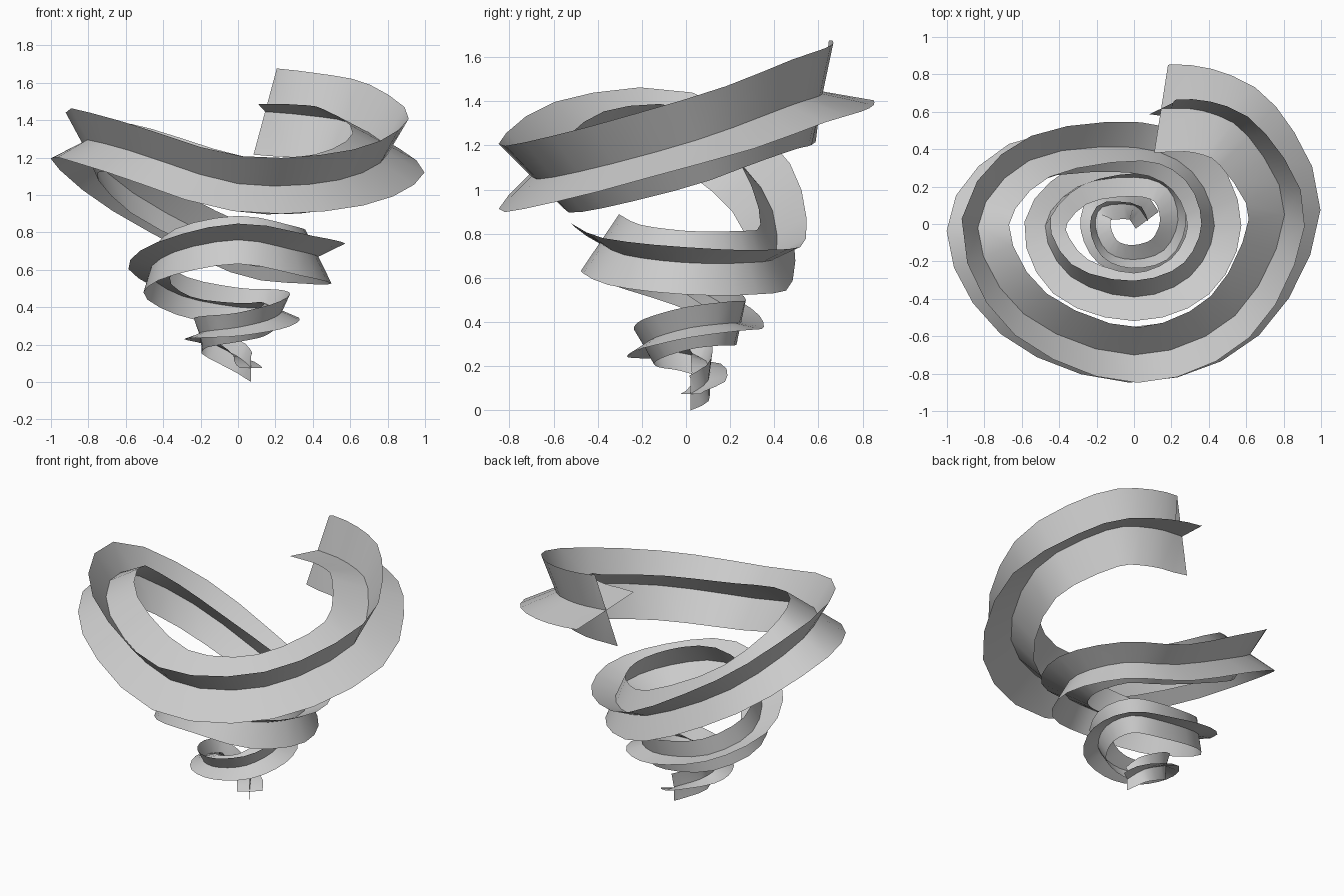
import bpy, math
from mathutils import Vector

if "Cube" in bpy.data.objects:
    bpy.data.objects.remove(bpy.data.objects["Cube"])

# Spiral path: x, y, z, blade length, roll in degrees (negative raises the outer blade)
KNOTS = [
    (0.07, 0.02, 0.075, .075, 0), (0.00, 0.10, 0.135, .08, 4), (-0.17, 0.09, 0.225, .083, 10),
    (-0.205, -0.02, 0.26, .086, 20), (-0.14, -0.15, 0.275, .088, 26), (0.00, -0.19, 0.292, .09, 31),
    (0.16, -0.14, 0.33, .10, 30), (0.235, 0.02, 0.375, .105, 25), (0.18, 0.19, 0.395, .105, 18),
    (0.00, 0.25, 0.40, .105, 12), (-0.30, 0.20, 0.46, .105, -2), (-0.475, -0.01, 0.58, .115, -13),
    (-0.34, -0.28, 0.695, .14, -23), (0.00, -0.39, 0.76, .155, -34), (0.30, -0.28, 0.705, .158, -29),
    (0.43, -0.01, 0.67, .16, -26), (0.31, 0.28, 0.67, .155, -22), (0.00, 0.41, 0.715, .153, -27),
    (-0.56, 0.34, 1.01, .17, -48), (-0.835, -0.02, 1.28, .188, -62), (-0.59, -0.48, 1.24, .20, -54),
    (0.00, -0.70, 1.06, .21, -45), (0.54, -0.49, 1.08, .215, -50), (0.805, 0.05, 1.225, .22, -60),
    (0.61, 0.47, 1.38, .23, -70), (0.37, 0.605, 1.425, .236, -76), (0.145, 0.617, 1.445, .24, -80),
]
STEPS = 3


def catmull(a, b, c, d, t):
    return [0.5 * (2*q + (r-p)*t + (2*p-5*q+4*r-s)*t*t + (3*q-p-3*r+s)*t**3)
            for p, q, r, s in zip(a, b, c, d)]


# Sample the path smoothly
n = len(KNOTS)
path = []
for i in range(n - 1):
    for k in range(STEPS):
        path.append(catmull(KNOTS[max(i-1, 0)], KNOTS[i], KNOTS[i+1],
                            KNOTS[min(i+2, n-1)], k / STEPS))
path.append(list(KNOTS[-1]))
centres = [Vector(p[:3]) for p in path]

# Outward and upward blade offsets at every sample
last = len(path) - 1
ENDS = {0: Vector((-0.59, 0.8, 0)), last: Vector((-0.225, 0.045, 0.055))}
offsets = []
for i, p in enumerate(path):
    tan = ENDS[i] if i in ENDS else centres[i+1] - centres[i-1]
    tan = tan.normalized()
    side = tan.cross(Vector((0, 0, 1))).normalized()
    up = side.cross(tan)
    a = math.radians(p[4])
    offsets.append((p[3] * (math.cos(a)*side - math.sin(a)*up),
                    p[3] * (math.sin(a)*side + math.cos(a)*up)))


def ribbon(name, which):
    verts, faces = [], []
    for c, o in zip(centres, offsets):
        verts += [c - o[which], c, c + o[which]]
    for i in range(len(centres) - 1):
        for j in (0, 1):
            b = 3*i + j
            faces.append((b, b+1, b+4, b+3))
    me = bpy.data.meshes.new(name)
    me.from_pydata(verts, [], faces)
    ob = bpy.data.objects.new(name, me)
    bpy.context.collection.objects.link(ob)
    for f in me.polygons:
        f.use_smooth = True


# Two crossing ribbons give the four-bladed spiral
ribbon("spiral_flat_blades", 0)
ribbon("spiral_upright_blades", 1)
